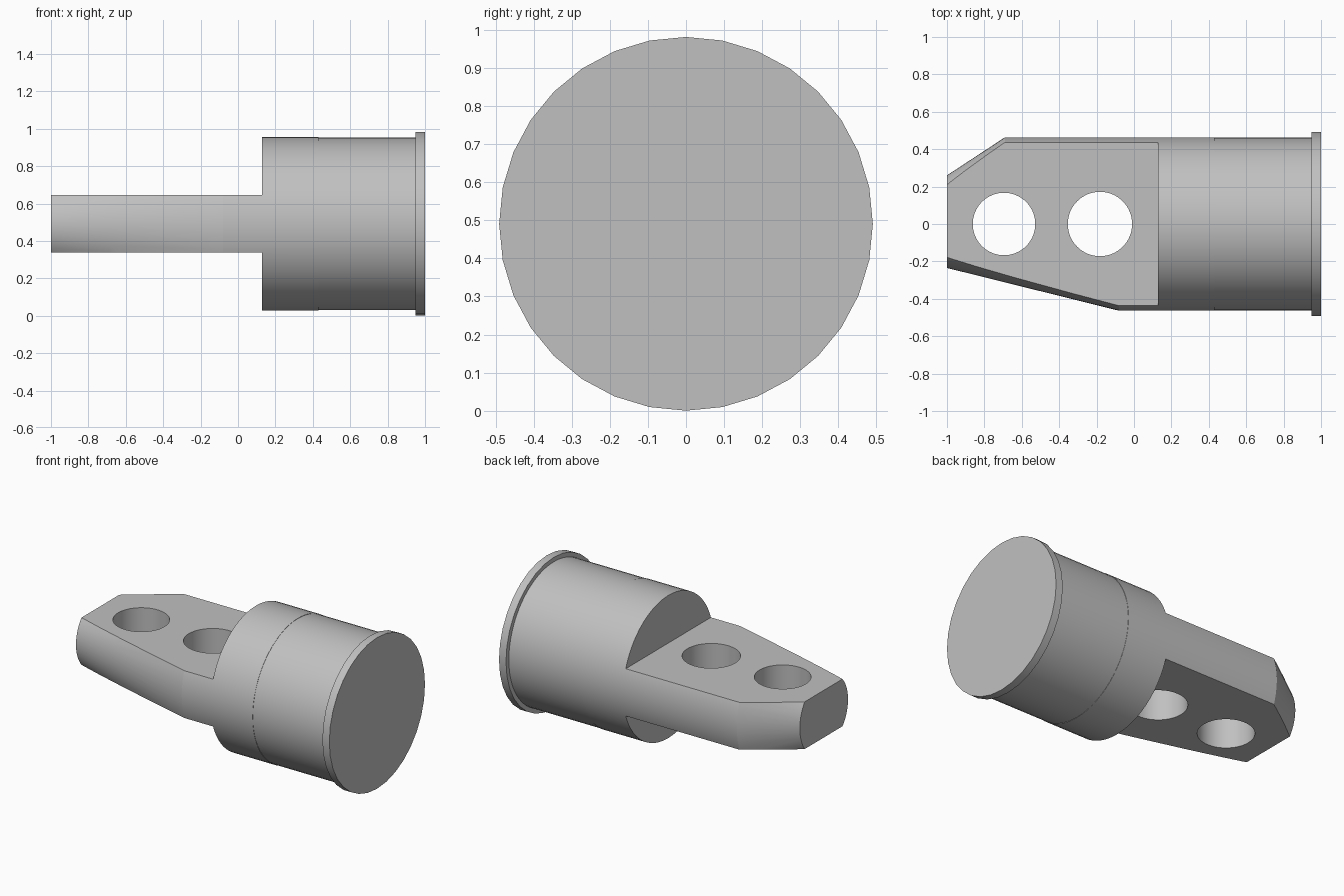
import bpy
import bmesh
import math
from mathutils import Matrix

old = bpy.data.objects.get("Cube")
if old:
    bpy.data.objects.remove(old, do_unlink=True)

AXIS = 0.491          # height of the turning axis
HALF = 0.1535         # half thickness of the flat tongue
SHOULDER = 0.127      # where the round body meets the tongue

grey = bpy.data.materials.new("plain grey")
grey.use_nodes = True
colour = (0.53, 0.53, 0.53, 1)
grey.diffuse_color = colour
grey.node_tree.nodes["Principled BSDF"].inputs["Base Color"].default_value = colour


def add_object(name, bm):
    bmesh.ops.recalc_face_normals(bm, faces=bm.faces)
    mesh = bpy.data.meshes.new(name)
    bm.to_mesh(mesh)
    bm.free()
    mesh.materials.append(grey)
    obj = bpy.data.objects.new(name, mesh)
    bpy.context.collection.objects.link(obj)
    return obj


def turned(name, rings, sides):
    """Loft rings (x, radius on the +y side, radius on the -y side)."""
    bm = bmesh.new()
    loops = []
    for x, back, front in rings:
        loop = []
        for i in range(sides):
            a = 2 * math.pi * i / sides
            r = back if math.cos(a) > 0 else front
            loop.append(bm.verts.new((x, r * math.cos(a), AXIS + r * math.sin(a))))
        loops.append(loop)
    for p, q in zip(loops, loops[1:]):
        for i in range(sides):
            j = (i + 1) % sides
            bm.faces.new((p[i], p[j], q[j], q[i]))
    bm.faces.new(loops[0])
    bm.faces.new(loops[-1])
    return add_object(name, bm)


def slot_cutter(side):
    # Block that removes everything above or below the tongue
    bm = bmesh.new()
    place = Matrix.Translation((SHOULDER - 1, 0, AXIS + side * (HALF + 0.5)))
    bmesh.ops.create_cube(bm, size=1, matrix=place @ Matrix.Diagonal((2, 2, 1, 1)))
    return add_object("slot_cutter", bm)


def hole_cutter(x, radius):
    bm = bmesh.new()
    bmesh.ops.create_cone(bm, cap_ends=True, segments=64, radius1=radius, radius2=radius,
                          depth=1, matrix=Matrix.Translation((x, 0, AXIS)))
    return add_object("hole_cutter", bm)


def smooth(obj, degrees):
    bpy.ops.object.select_all(action="DESELECT")
    obj.select_set(True)
    bpy.context.view_layer.objects.active = obj
    bpy.ops.object.shade_smooth_by_angle(angle=math.radians(degrees))


# Round body and tongue: one bar with a different taper on each side
R = 0.4635
BACK_TIP, FRONT_TIP = 0.26, 0.235
BACK_START, FRONT_START = -0.69, -0.08
mid = FRONT_TIP + (R - FRONT_TIP) * (BACK_START + 1) / (FRONT_START + 1)
body = turned("body_and_tongue", [
    (-1, BACK_TIP, FRONT_TIP),
    (BACK_START, R, mid),
    (FRONT_START, R, R),
    (0.43, R, R),
    (0.43, R - 0.002, R - 0.002),
    (0.96, R - 0.002, R - 0.002)], 64)

# Flats and the two bolt holes
cutters = [slot_cutter(1), slot_cutter(-1),
           hole_cutter(-0.695, 0.167), hole_cutter(-0.182, 0.172)]
bpy.context.view_layer.objects.active = body
for cutter in cutters:
    cutter.hide_render = True
    mod = body.modifiers.new("cut", "BOOLEAN")
    mod.operation = "DIFFERENCE"
    mod.solver = "EXACT"
    mod.object = cutter
    bpy.ops.object.modifier_apply(modifier=mod.name)
    bpy.data.objects.remove(cutter, do_unlink=True)
smooth(body, 12)

# End flange
flange = turned("end_flange", [(0.95, AXIS, AXIS), (1, AXIS, AXIS)], 32)
smooth(flange, 30)
